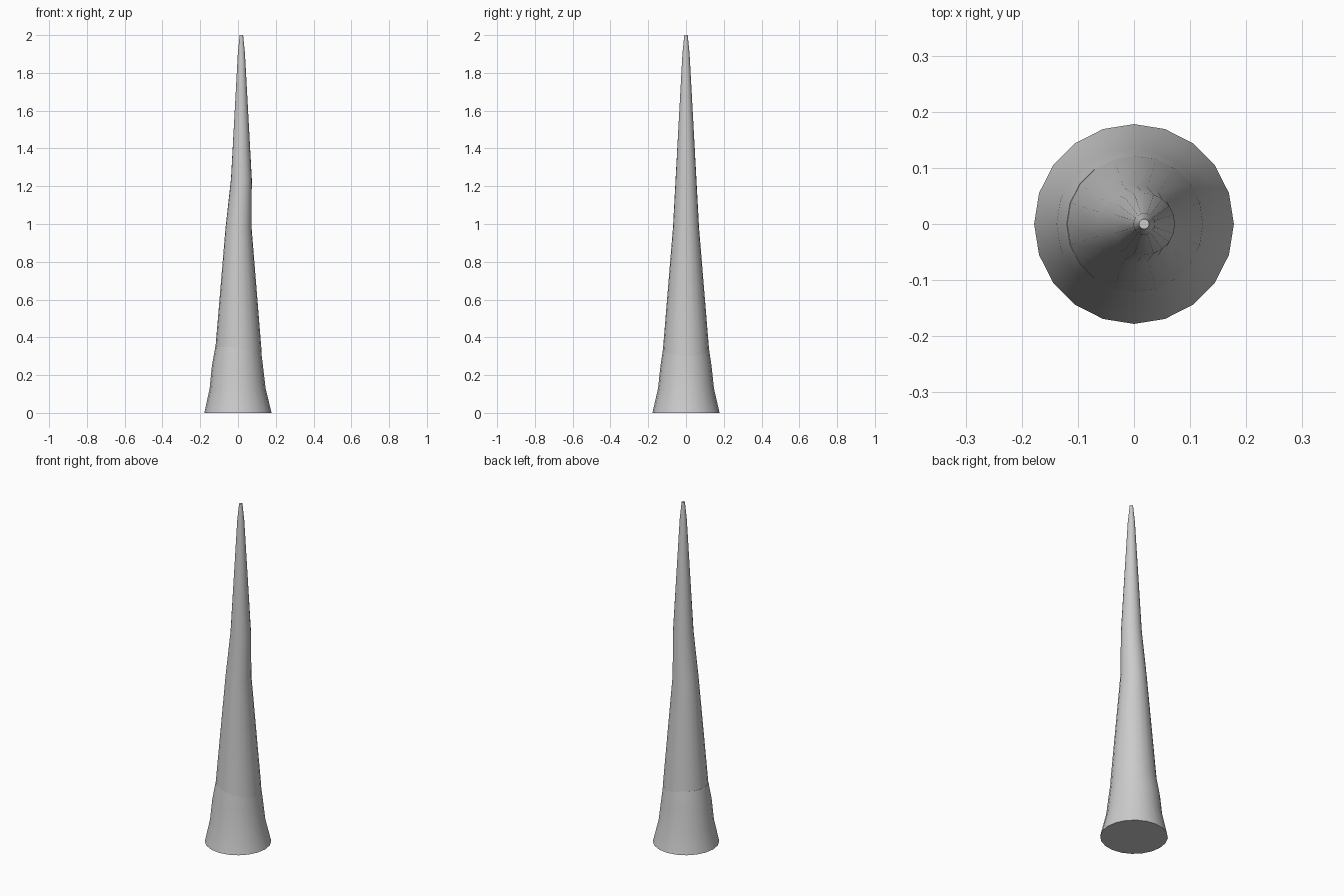
import bpy, bmesh, math

if "Cube" in bpy.data.objects:
    bpy.data.objects.remove(bpy.data.objects["Cube"])

SIDES = 20


def loft(name, rings):
    """Capped tube through rings of (centre x, z, radius)."""
    bm = bmesh.new()
    loops = []
    for cx, z, r in rings:
        loops.append([bm.verts.new((cx + r * math.cos(2 * math.pi * i / SIDES),
                                    r * math.sin(2 * math.pi * i / SIDES), z))
                      for i in range(SIDES)])
    for a, b in zip(loops, loops[1:]):
        for i in range(SIDES):
            j = (i + 1) % SIDES
            bm.faces.new((a[i], a[j], b[j], b[i]))
    bm.faces.new(loops[0][::-1])
    bm.faces.new(loops[-1])
    mesh = bpy.data.meshes.new(name)
    bm.to_mesh(mesh)
    bm.free()
    obj = bpy.data.objects.new(name, mesh)
    bpy.context.collection.objects.link(obj)
    bpy.ops.object.select_all(action='DESELECT')
    obj.select_set(True)
    bpy.context.view_layer.objects.active = obj
    bpy.ops.object.shade_smooth_by_angle(angle=math.radians(35))
    return obj


# Flared foot around the bottom of the trunk
loft("flared_base", [(0, 0, 0.178), (-0.002, 0.13, 0.148),
                     (-0.003, 0.25, 0.135), (0, 0.35, 0.12)])

# Tapering trunk that shifts slightly sideways halfway up
loft("trunk", [(0, 0.02, 0.142), (0.002, 0.35, 0.121), (0.003, 0.98, 0.069),
               (0.018, 1.24, 0.055), (0.018, 1.9, 0.019), (0.018, 2.0, 0.009)])
